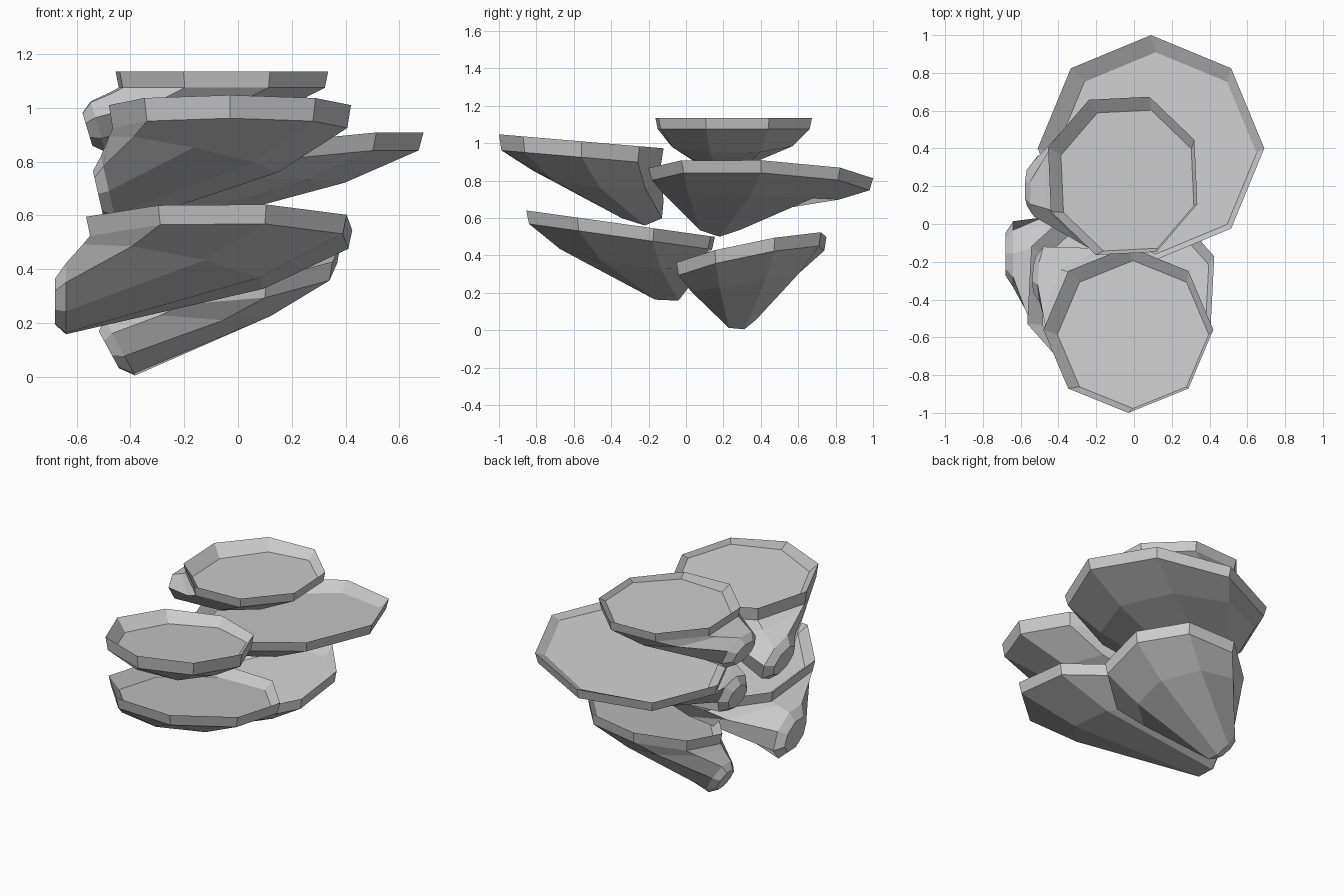
import bpy
import bmesh
from math import sin, cos, pi
from mathutils import Vector

if "Cube" in bpy.data.objects:
    bpy.data.objects.remove(bpy.data.objects["Cube"])

N = 8


def shelf(name, centre, radii, slope, phase, stem, stem_w, stem_h,
          rim=0.07, lean=0.03, skew=0.03, neck=0.3, bulge=0.055):
    """One bracket cap: dished octagon, upright rim, belly tapering to a root at -x."""
    c, s = Vector(centre), Vector(stem)
    angles = [phase + 2 * pi * i / N for i in range(N)]

    def plate(scale, drop, shift=(0, 0), fade=0.0):
        pts = []
        for a in angles:
            dx = radii[0] * scale * cos(a) + shift[0]
            dy = radii[1] * scale * sin(a) + shift[1]
            d = drop * (1 - fade * cos(a))
            pts.append(c + Vector((dx, dy, slope[0] * dx + slope[1] * dy - d)))
        return pts

    # dish floor sits off-centre, shallow at the outer edge
    dish = plate(0.89, 0.05, (0.025, -0.025), 0.4)
    top, low = plate(1.0, 0.0), plate(0.97, rim)
    # root ring stands upright: outer edge of the cap runs to its bottom
    root = [s + Vector((lean * cos(a), stem_w * sin(a) + skew * cos(a), -stem_h * cos(a)))
            for a in angles]
    belly = [p.lerp(q, neck) - Vector((0, 0, bulge * (1 + cos(a)) / 2))
             for p, q, a in zip(low, root, angles)]
    tip = [s + (p - s) * 0.65 + Vector((-0.04, 0, -0.01)) for p in root]

    bm = bmesh.new()
    rings = [[bm.verts.new(p) for p in ring] for ring in (dish, top, low, belly, root, tip)]
    for r0, r1 in zip(rings, rings[1:]):
        for i in range(N):
            j = (i + 1) % N
            bm.faces.new((r0[i], r1[i], r1[j], r0[j]))
    bm.faces.new(rings[0])
    bm.faces.new(rings[-1][::-1])
    bmesh.ops.recalc_face_normals(bm, faces=bm.faces)
    mesh = bpy.data.meshes.new(name)
    bm.to_mesh(mesh)
    bm.free()
    bpy.context.collection.objects.link(bpy.data.objects.new(name, mesh))


# five stacked shelves, top to bottom
shelf("top_shelf", (-0.06, 0.255, 1.135), (0.42, 0.445), (0, 0), 0.44,
      (-0.52, 0.20, 0.93), 0.16, 0.10, rim=0.06)
shelf("upper_front_shelf", (-0.03, -0.56, 1.01), (0.45, 0.44), (0, -0.085), 0,
      (-0.48, -0.27, 0.69), 0.15, 0.13, rim=0.085, skew=0.05)
shelf("middle_back_shelf", (0.09, 0.40, 0.84), (0.60, 0.60), (0.115, -0.046), 0,
      (-0.46, 0.18, 0.62), 0.15, 0.12, rim=0.065, neck=0.25, bulge=0.035, skew=0)
shelf("lower_front_shelf", (-0.07, -0.35, 0.57), (0.525, 0.535), (0, -0.14), 0.34,
      (-0.64, -0.16, 0.29), 0.16, 0.14, lean=0.0, skew=0.07)
shelf("bottom_back_shelf", (-0.02, 0.35, 0.43), (0.42, 0.42), (0.1, 0.2), 0.3,
      (-0.44, 0.28, 0.11), 0.11, 0.11, lean=0.06, skew=0, bulge=0.03)
